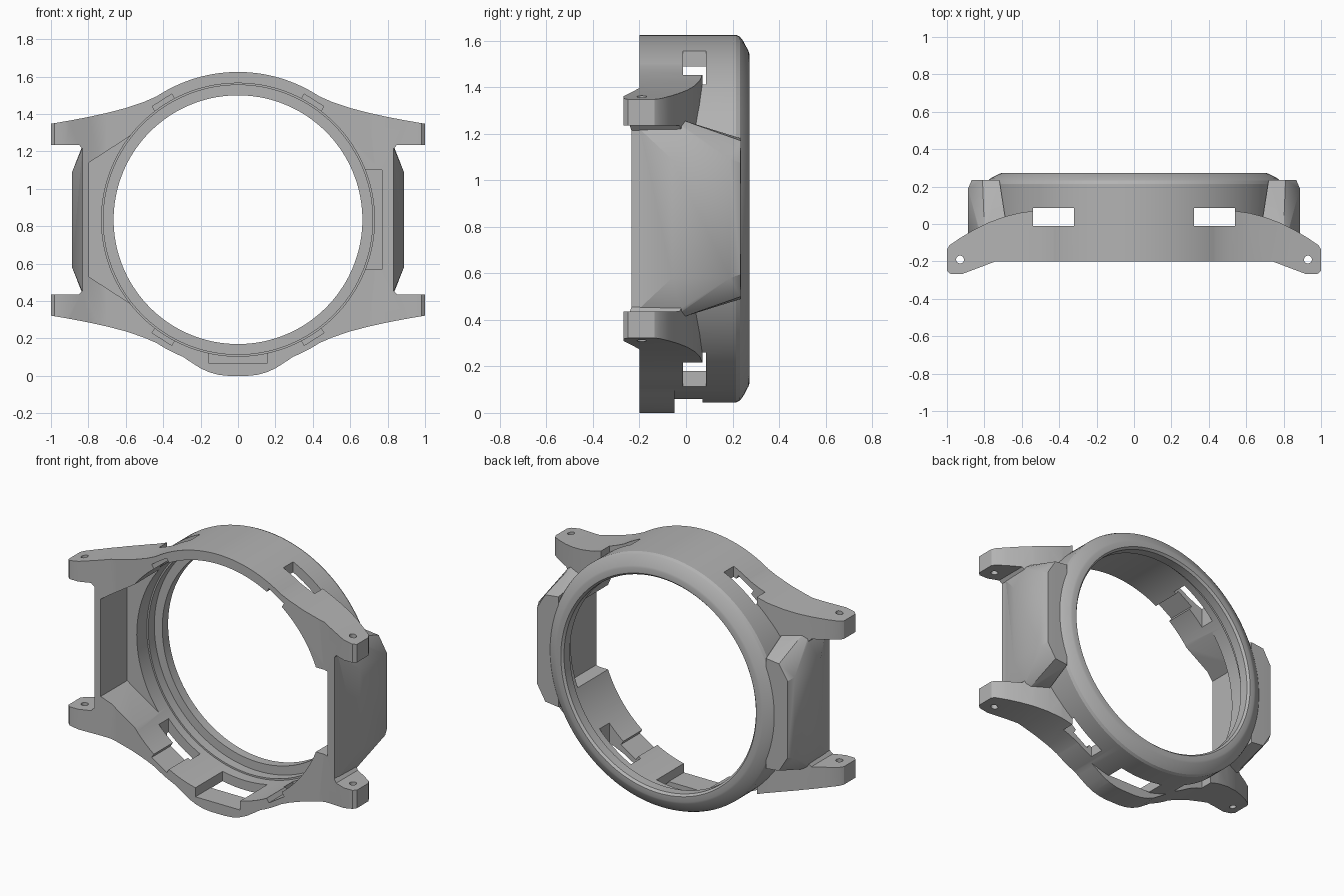
import bpy, bmesh
from math import sin, cos, pi, radians
from mathutils import Matrix, Vector

if "Cube" in bpy.data.objects:
    bpy.data.objects.remove(bpy.data.objects["Cube"], do_unlink=True)

MID = 0.835   # height of the ring centre

metal = bpy.data.materials.new("satin grey")
metal.use_nodes = True
grey = (0.45, 0.45, 0.45, 1)
metal.diffuse_color = grey
metal.node_tree.nodes["Principled BSDF"].inputs["Base Color"].default_value = grey


def finish(name, bm):
    bmesh.ops.recalc_face_normals(bm, faces=bm.faces)
    mesh = bpy.data.meshes.new(name)
    bm.to_mesh(mesh)
    bm.free()
    mesh.materials.append(metal)
    ob = bpy.data.objects.new(name, mesh)
    bpy.context.collection.objects.link(ob)
    return ob


def loft(name, rings):
    """Solid through matching rings of points, capped at both ends."""
    bm = bmesh.new()
    loops = [[bm.verts.new(p) for p in ring] for ring in rings]
    n = len(loops[0])
    for a, b in zip(loops, loops[1:]):
        for i in range(n):
            j = (i + 1) % n
            bm.faces.new((a[i], a[j], b[j], b[i]))
    bm.faces.new(loops[0])
    bm.faces.new(loops[-1])
    return finish(name, bm)


def lathe(name, profile, steps=144):
    """Solid of revolution about the ring axis from (radius, y) pairs."""
    angles = [2 * pi * i / steps for i in range(steps)]
    return loft(name, [[(r * cos(a), y, MID + r * sin(a)) for a in angles]
                       for r, y in profile])


def prism_y(name, outline, y0, y1):
    return loft(name, [[(x, y, z) for x, z in outline] for y in (y0, y1)])


def prism_z(name, outline, z0, z1):
    return loft(name, [[(x, y, z) for x, y in outline] for z in (z0, z1)])


def box(name, x0, x1, y0, y1, z0, z1):
    return prism_y(name, [(x0, z0), (x1, z0), (x1, z1), (x0, z1)], y0, y1)


def combine(target, tool, operation):
    mod = target.modifiers.new("combine", "BOOLEAN")
    mod.operation = operation
    mod.solver = "EXACT"
    mod.object = tool
    bpy.context.view_layer.objects.active = target
    bpy.ops.object.modifier_apply(modifier=mod.name)
    bpy.data.objects.remove(tool, do_unlink=True)


# Body with four lugs: front outline crossed with the curved plan outline
quarter = [(0.1, 1.615), (0.2, 1.592), (0.3, 1.557), (0.4, 1.51), (0.5, 1.466),
           (0.6, 1.432), (0.7, 1.406), (0.8, 1.384), (0.9, 1.365), (1, 1.348),
           (1, 1.235), (0.85, 1.235), (0.832, 1.215)]
right = quarter + [(x, 2 * MID - z) for x, z in reversed(quarter)]
case = prism_y("watch_case", right + [(-x, z) for x, z in reversed(right)], -0.4, 0.3)
plan = [(0.54, 0.07), (0.62, 0.058), (0.7, 0.037), (0.78, 0.007), (0.86, -0.033),
        (0.93, -0.075), (0.985, -0.112), (1, -0.135), (1, -0.25), (0.98, -0.268),
        (0.92, -0.268), (0.74, -0.2)]
combine(case, prism_z("plan", plan + [(-x, y) for x, y in reversed(plan)], -1, 3),
        "INTERSECT")

# Round ring with softened rear bezel
combine(case, lathe("bezel", [(0.79, -0.2), (0.79, 0.215), (0.782, 0.232), (0.765, 0.245),
                              (0.722, 0.268), (0.71, 0.272), (0.6, 0.272)]), "UNION")

# Lip under the lower edge
lip = [(0.34, 0.135), (0.27, 0.085), (0.2, 0.04), (0.15, 0.018), (0.1, 0.005), (0.05, 0)]
combine(case, prism_y("lower_lip", lip + [(-x, z) for x, z in reversed(lip)] + [(0, 0.3)],
                      -0.2, -0.05), "UNION")

# Faceted side guards
guard = [(0.832, -0.199, 0.385), (0.887, -0.06, 0.255), (0.887, 0.19, 0.255),
         (0.868, 0.234, 0.24), (0.81, 0.236, 0.335), (0.72, 0.236, 0.345),
         (0.83, -0.02, 0.4), (0.8, -0.02, 0.425), (0.68, -0.02, 0.425),
         (0.7, -0.199, 0.385)]
for side in (1, -1):
    bm = bmesh.new()
    for x, y, z in guard:
        for s in (1, -1):
            bm.verts.new((side * x, y, MID + s * z))
    bmesh.ops.convex_hull(bm, input=bm.verts)
    combine(case, finish("side_guard", bm), "UNION")

# Stepped bore
combine(case, lathe("bore", [(0.73, -0.5), (0.73, 0.14), (0.72, 0.14), (0.72, 0.2),
                             (0.665, 0.2), (0.665, 0.258), (0.68, 0.275), (0.68, 0.5)]),
        "DIFFERENCE")

# Inner side pockets
combine(case, prism_y("wide_pocket", [(-0.3, 1.3), (-0.55, 1.3), (-0.797, 1.14),
                                      (-0.797, 0.53), (-0.55, 0.37), (-0.3, 0.37)],
                      -0.5, 0.04), "DIFFERENCE")
combine(case, box("narrow_pocket", 0.5, 0.77, -0.5, 0.1, 0.57, 1.1), "DIFFERENCE")

# Slots through the ring, clip recesses and lug pin holes
for side in (1, -1):
    x0, x1 = sorted((side * 0.322, side * 0.54))
    combine(case, box("slot", x0, x1, -0.012, 0.085, -1, 3), "DIFFERENCE")
    for s in (1, -1):
        clip = box("clip_recess", 0.66, 0.757, -0.5, 0.03, -0.062, 0.062)
        angle = radians(57.5) * s if side > 0 else pi - radians(57.5) * s
        clip.data.transform(Matrix.Translation((0, 0, MID)) @ Matrix.Rotation(-angle, 4, "Y"))
        combine(case, clip, "DIFFERENCE")
    circle = [(side * 0.93 + 0.021 * cos(i * pi / 12), -0.19 + 0.021 * sin(i * pi / 12))
              for i in range(24)]
    combine(case, prism_z("pin_hole", circle, -1, 3), "DIFFERENCE")

# Opening at the bottom of the ring
combine(case, box("front_notch", -0.155, 0.155, -0.5, 0.07, 0.065, 0.25), "DIFFERENCE")
combine(case, box("bottom_slot", -0.155, 0.155, -0.05, 0.07, -0.5, 0.25), "DIFFERENCE")

bpy.ops.object.select_all(action="DESELECT")
case.select_set(True)
bpy.context.view_layer.objects.active = case
bpy.ops.object.shade_smooth_by_angle(angle=radians(25))
